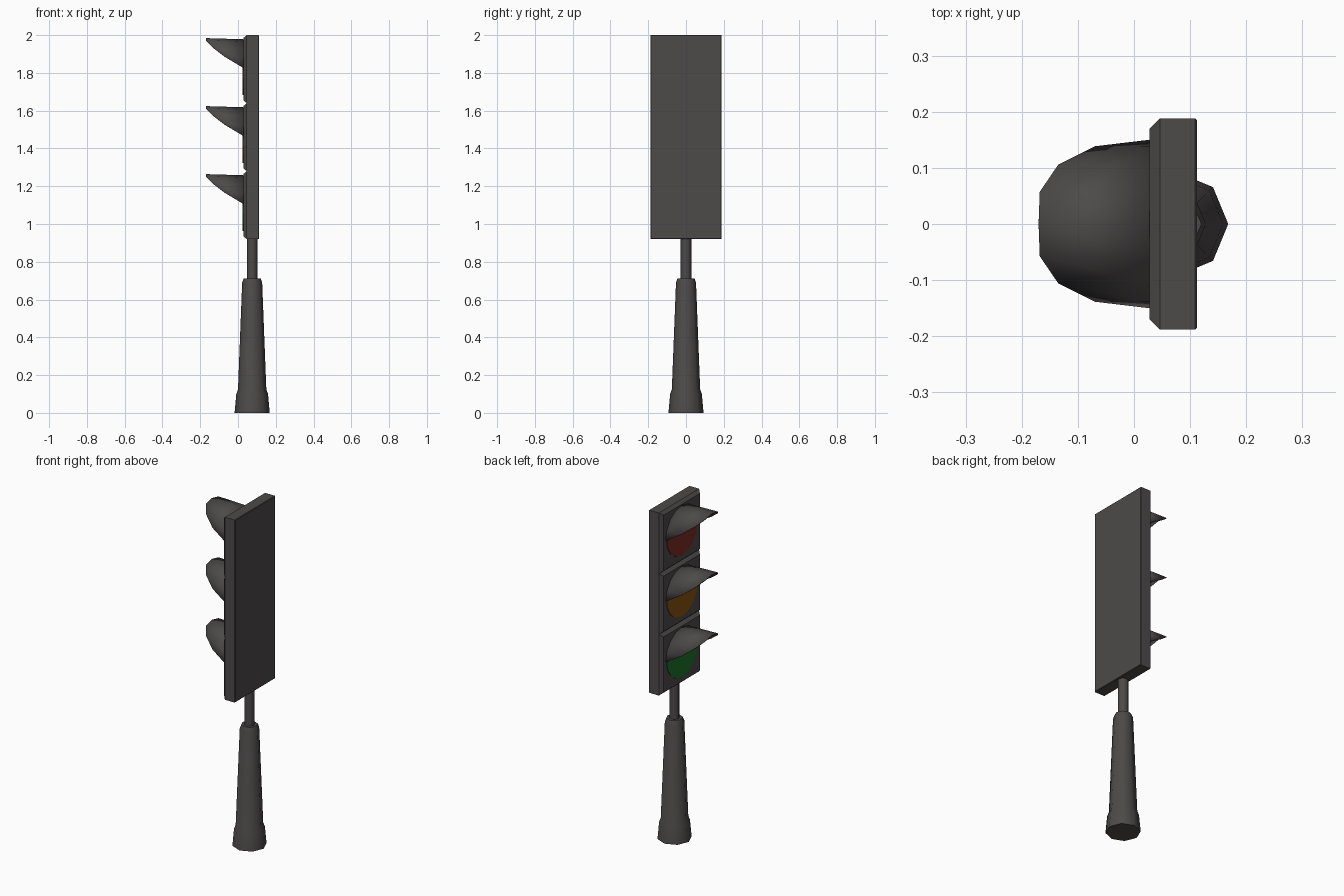
import bpy, bmesh, math

if "Cube" in bpy.data.objects:
    bpy.data.objects.remove(bpy.data.objects["Cube"])


def material(name, r, g, b):
    m = bpy.data.materials.new(name)
    m.diffuse_color = (r, g, b, 1)
    m.use_nodes = True
    m.node_tree.nodes["Principled BSDF"].inputs["Base Color"].default_value = m.diffuse_color
    return m


GREY = material("dark_grey", 0.074, 0.068, 0.067)
LENS = {"green": material("green_lens", 0.013, 0.17, 0.023),
        "amber": material("amber_lens", 0.24, 0.085, 0.005),
        "red": material("red_lens", 0.20, 0.024, 0.016)}


def make(name, rings, mat, closed=True, caps=(True, True), smooth=None):
    """Skin a list of rings (equal point counts) into one object."""
    bm = bmesh.new()
    vs = [[bm.verts.new(p) for p in ring] for ring in rings]
    n = len(vs[0])
    for a, b in zip(vs, vs[1:]):
        for i in range(n if closed else n - 1):
            j = (i + 1) % n
            bm.faces.new((a[i], a[j], b[j], b[i]))
    if caps[0]:
        bm.faces.new(vs[0][::-1])
    if caps[1] and len(vs) > 1:
        bm.faces.new(vs[-1])
    bmesh.ops.recalc_face_normals(bm, faces=bm.faces)
    me = bpy.data.meshes.new(name)
    bm.to_mesh(me)
    bm.free()
    me.materials.append(mat)
    ob = bpy.data.objects.new(name, me)
    bpy.context.collection.objects.link(ob)
    if smooth:
        bpy.ops.object.select_all(action='DESELECT')
        ob.select_set(True)
        bpy.context.view_layer.objects.active = ob
        bpy.ops.object.shade_smooth_by_angle(angle=math.radians(smooth))
    return ob


def rect(x, hy, z, hz):
    return [(x, -hy, z - hz), (x, hy, z - hz), (x, hy, z + hz), (x, -hy, z + hz)]


POLE_X = 0.075


def octagon(r, z):
    return [(POLE_X + r * math.cos(i * math.pi / 4), r * math.sin(i * math.pi / 4), z)
            for i in range(8)]


# Pole: flared foot, tapering sleeve and thin neck
make("pole_base", [octagon(r, z) for r, z in
     [(0.093, 0), (0.084, 0.10), (0.075, 0.125), (0.053, 0.69), (0.045, 0.712)]],
     GREY, smooth=50)
make("pole_neck", [octagon(0.028, 0.70), octagon(0.028, 0.93)], GREY, caps=(False, False), smooth=50)

# Housing back box, with a tiny rear chamfer
make("housing_back", [rect(0.046, 0.188, 1.46, 0.54), rect(0.109, 0.188, 1.46, 0.54),
                      rect(0.112, 0.185, 1.46, 0.537)], GREY, caps=(False, True))

# Visor rim: angle from the top, and how far forward it reaches
REACH = [(-90, 0.026), (-67.5, -0.07), (-45, -0.135), (-22.5, -0.168), (0, -0.17),
         (22.5, -0.168), (45, -0.135), (67.5, -0.07), (90, 0.026)]


def visor_ring(z, t):
    pts = []
    for deg, tip in REACH:
        a = math.radians(deg)
        x = 0.03 + (tip - 0.03) * t
        ry = 0.148
        rz = 0.148 + 0.006 * (0.03 - x) / 0.2
        pts.append((x, ry * math.sin(a), z + rz * math.cos(a)))
    return pts


# Three light units
for k, (colour, mat) in enumerate(LENS.items()):
    zc = 1.10 + 0.36 * k
    make(colour + "_front_panel", [rect(0.046, 0.188, zc, 0.18), rect(0.028, 0.170, zc, 0.164)],
         GREY, caps=(False, True))
    disc = [[(x, 0.144 * math.cos(i * math.pi / 8), zc + 0.008 + 0.144 * math.sin(i * math.pi / 8))
             for i in range(16)] for x in (0.029, 0.025)]
    make(colour + "_lens", disc, mat, caps=(False, True))
    visor = make(colour + "_visor", [visor_ring(zc + 0.008, t) for t in (0, 1)], GREY,
                 closed=False, caps=(False, False), smooth=60)
    # normals point outward, so thicken inwards
    s = visor.modifiers.new("thickness", 'SOLIDIFY')
    s.thickness = 0.004
    s.offset = 0
